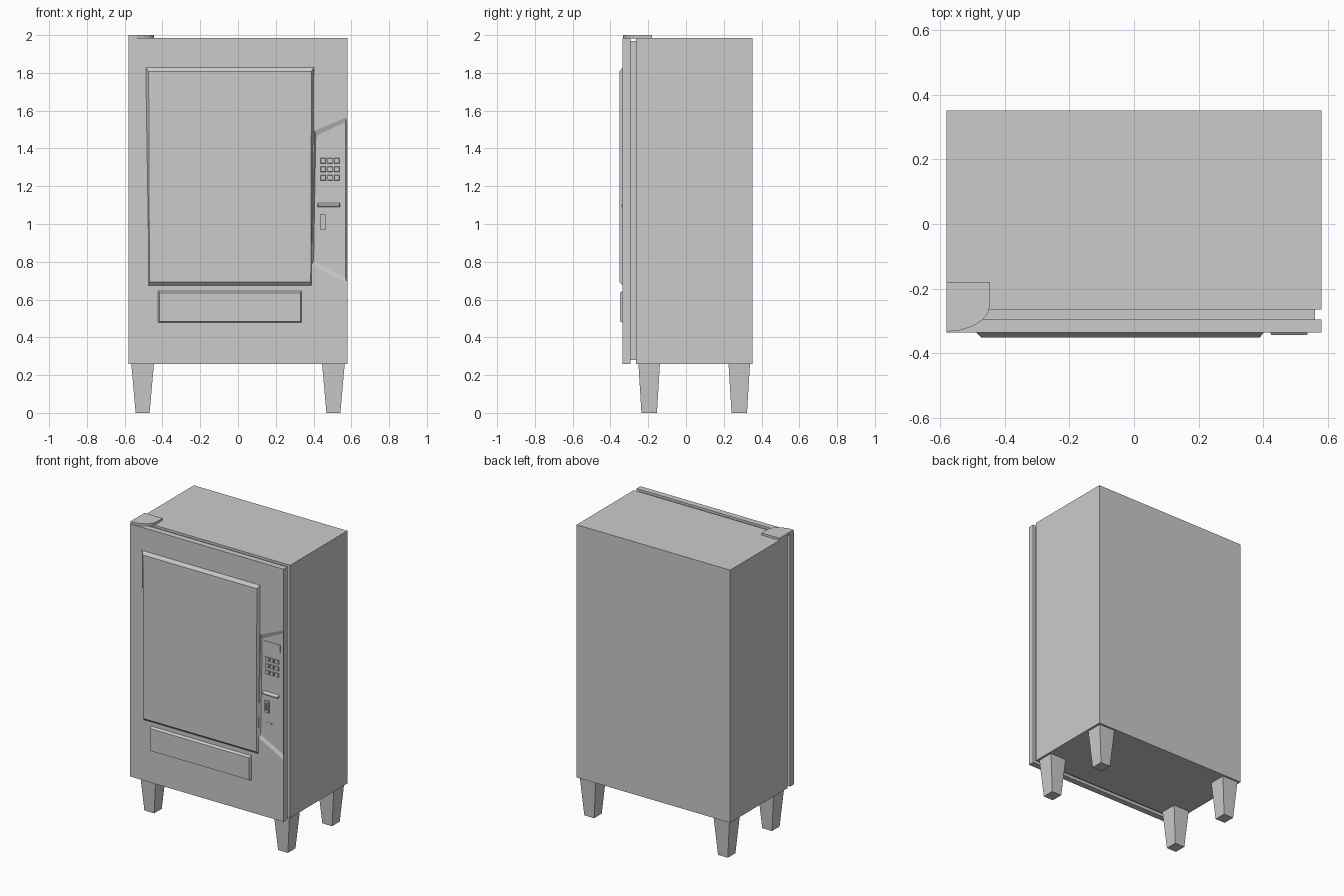
import bpy, bmesh
from math import sin, cos, pi

if "Cube" in bpy.data.objects:
    bpy.data.objects.remove(bpy.data.objects["Cube"])


def loft(name, lower, upper):
    """Closed solid between two matching point loops."""
    bm = bmesh.new()
    a = [bm.verts.new(p) for p in lower]
    b = [bm.verts.new(p) for p in upper]
    n = len(a)
    bm.faces.new(a[::-1])
    bm.faces.new(b)
    for i in range(n):
        j = (i + 1) % n
        bm.faces.new((a[i], a[j], b[j], b[i]))
    bmesh.ops.recalc_face_normals(bm, faces=bm.faces)
    me = bpy.data.meshes.new(name)
    bm.to_mesh(me)
    bm.free()
    ob = bpy.data.objects.new(name, me)
    bpy.context.collection.objects.link(ob)
    return ob


def rect(x0, x1, y0, y1, z):
    return [(x0, y0, z), (x1, y0, z), (x1, y1, z), (x0, y1, z)]


def box(name, x0, x1, y0, y1, z0, z1):
    return loft(name, rect(x0, x1, y0, y1, z0), rect(x0, x1, y0, y1, z1))


def front_loft(name, outer, y_back, inner, y_front):
    """Panel on the front: xz outlines at two depths."""
    return loft(name, [(x, y_back, z) for x, z in outer],
                [(x, y_front, z) for x, z in inner])


def cut(target, cutter):
    m = target.modifiers.new("cut", 'BOOLEAN')
    m.object = cutter
    m.solver = 'EXACT'
    cutter.hide_render = True
    cutter.hide_set(True)


FACE = -0.336   # front plane of the door
FLOOR = -0.327  # bottom of the control recess

# Cabinet, seal and door
box("cabinet", -0.58, 0.58, -0.265, 0.352, 0.26, 1.985)
box("door_seal", -0.56, 0.56, -0.297, -0.263, 0.28, 1.97)
door = box("door", -0.58, 0.58, FACE, -0.295, 0.26, 1.985)

# Sloping recess for the controls, open to the door's right edge
recess = front_loft("control_recess_cutter",
                    [(0.406, 1.495), (0.576, 1.567), (0.576, 0.683), (0.39, 0.785)], FACE - 0.0005,
                    [(0.412, 1.465), (0.57, 1.54), (0.57, 0.715), (0.40, 0.805)], FLOOR)
cut(door, recess)

# Raised display window with bevelled border
front_loft("display_window",
           [(-0.493, 1.835), (0.405, 1.835), (0.39, 0.67), (-0.475, 0.67)], FACE + 0.005,
           [(-0.473, 1.807), (0.389, 1.807), (0.385, 0.692), (-0.469, 0.692)], -0.352)

# Delivery flap
front_loft("delivery_flap",
           [(-0.425, 0.65), (0.338, 0.65), (0.338, 0.475), (-0.425, 0.475)], FACE + 0.005,
           [(-0.416, 0.636), (0.33, 0.636), (0.33, 0.484), (-0.416, 0.484)], -0.350)

# Control panel details
box("readout", 0.43, 0.55, FLOOR - 0.003, FLOOR + 0.005, 1.405, 1.455)
for r in range(3):
    for c in range(3):
        x, z = 0.451 + 0.036 * c, 1.335 - 0.045 * r
        w, h = 0.0155, 0.0155
        k = [(x - w, z - h), (x + w, z - h), (x + w, z + h), (x - w, z + h)]
        front_loft(f"key_{r}_{c}", k, FLOOR + 0.005,
                   [(x + (px - x) * 0.8, z + (pz - z) * 0.8) for px, pz in k], FLOOR - 0.008)
front_loft("note_slot_lip",
           [(0.42, 1.115), (0.54, 1.115), (0.54, 1.09), (0.42, 1.09)], FLOOR + 0.005,
           [(0.424, 1.1), (0.536, 1.1), (0.536, 1.092), (0.424, 1.092)], -0.343)
coin = box("coin_plate", 0.434, 0.466, FLOOR - 0.008, FLOOR + 0.005, 0.97, 1.05)
cut(coin, box("coin_slot_cutter", 0.444, 0.456, -0.36, FLOOR - 0.001, 0.985, 1.035))
box("return_slot", 0.435, 0.485, FLOOR - 0.002, FLOOR + 0.005, 0.895, 0.905)

# Hinge cap with rounded outer corner
arc = [(-0.58 + 0.135 * sin(t), -0.25 - 0.083 * cos(t))
       for t in (pi / 2 * i / 5 for i in range(6))]
plan = [(-0.58, -0.18)] + arc + [(-0.445, -0.18)]
loft("hinge_cap", [(x, y, 1.983) for x, y in plan], [(x, y, 2.0) for x, y in plan])

# Tapered legs
for sx, side in ((-1, "left"), (1, "right")):
    for y, end in ((-0.195, "front"), (0.282, "back")):
        x = 0.505 * sx
        loft(f"{end}_{side}_leg",
             rect(x - 0.037, x + 0.037, y - 0.041, y + 0.041, 0),
             rect(x - 0.06, x + 0.06, y - 0.057, y + 0.057, 0.262))
